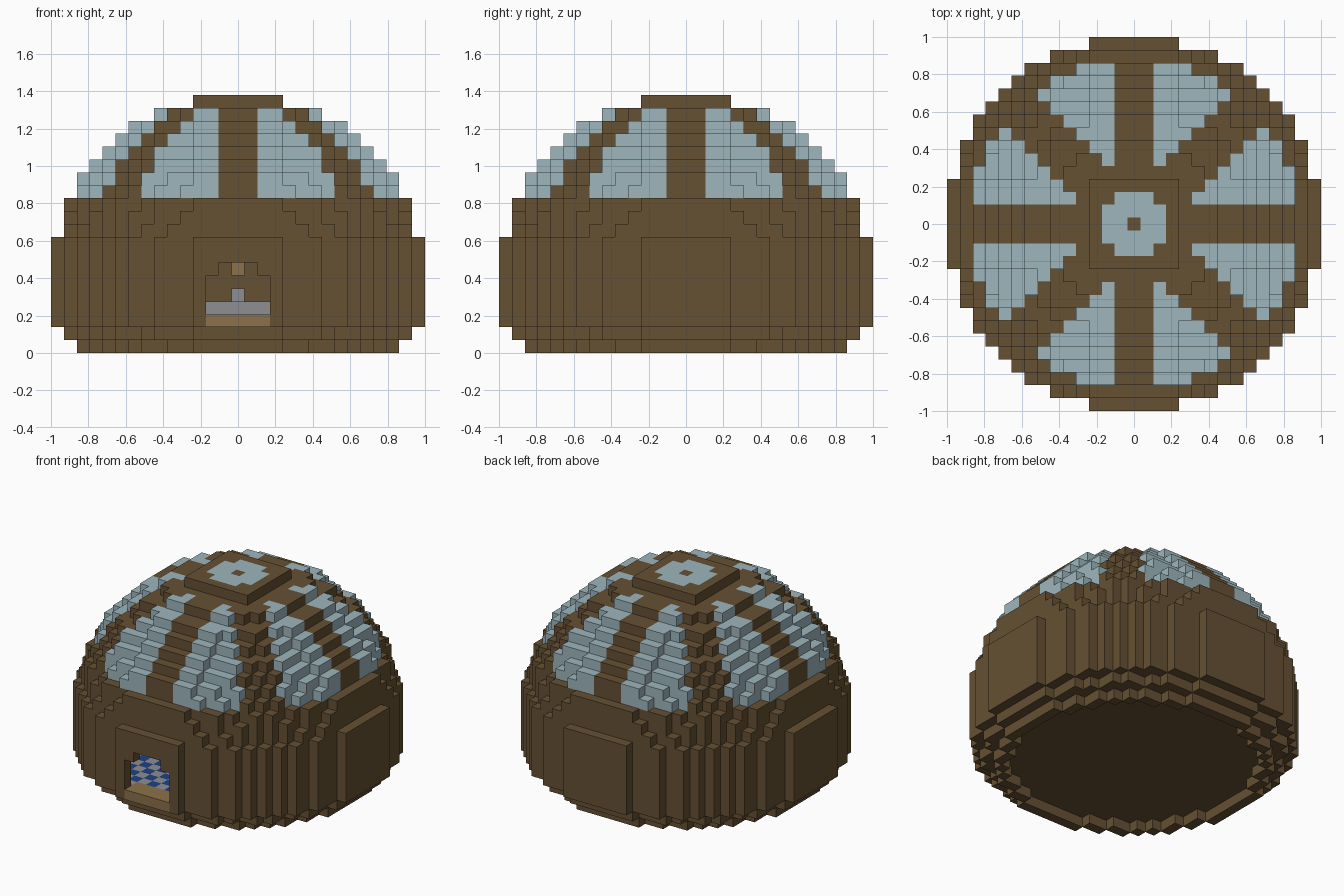
import bpy
import bmesh
from mathutils import Vector

if "Cube" in bpy.data.objects:
    bpy.data.objects.remove(bpy.data.objects["Cube"], do_unlink=True)

UNIT = 2 / 29      # edge of one block
CENTRE = 5         # block layer at the dome's equator
SPRING = 12        # first glazed layer
TOP = 19           # last layer
# disc radius for each layer away from the equator
RADII = [14] * 4 + [13] * 3 + [12] * 2 + [11, 10, 9, 8, 6, 3]
STEPS = [Vector(s) for s in ((1, 0, 0), (-1, 0, 0), (0, 1, 0),
                             (0, -1, 0), (0, 0, 1), (0, 0, -1))]


def material(name, rgb):
    mat = bpy.data.materials.new(name)
    mat.use_nodes = True
    mat.diffuse_color = (*rgb, 1)
    bsdf = mat.node_tree.nodes["Principled BSDF"]
    bsdf.inputs["Base Color"].default_value = (*rgb, 1)
    bsdf.inputs["Roughness"].default_value = 0.8
    return mat


dark_wood = material("dark wood", (0.133, 0.082, 0.033))
pale_glass = material("pale glass", (0.337, 0.468, 0.515))
light_wood = material("light wood", (0.262, 0.165, 0.07))
grey_stone = material("grey stone", (0.262, 0.275, 0.292))
deep_blue = material("deep blue", (0.0144, 0.054, 0.231))


def disc(a, b, radius):
    return a * a + b * b <= (radius + 0.5) ** 2


def in_ball(x, y, z):
    """Stepped ball: discs stacked along each of the three axes."""
    x, y, z = abs(x), abs(y), abs(z - CENTRE)
    if max(x, y, z) >= len(RADII):
        return False
    return (disc(x, y, RADII[z]) or disc(y, z, RADII[x]) or disc(x, z, RADII[y]))


def in_dome(x, y, z):
    if z < 0:
        return False
    if z < 2:      # the foot steps in twice
        return disc(x, y, 12 + z)
    return in_ball(x, y, z)


def in_door(x, y, z):
    return y < -12 and (abs(x) <= 2 and 2 <= z <= 5 or abs(x) <= 1 and z == 6)


def shell_part(x, y, z):
    """Choose the part that a block of the shell belongs to."""
    if z < 2:
        return "foot"
    if z < SPRING:
        return "wall"
    if z == TOP:
        return "skylight" if disc(x, y, 2) and (x or y) else "crown"
    x, y = abs(x), abs(y)
    if min(x, y) <= 1 or abs(x - y) <= 2:
        return "ribs"
    return "dome_glass"


# Sort every block into its part
span = range(-14, 15)
blocks = {}
for x in span:
    for y in span:
        for z in range(TOP + 1):
            if not in_dome(x, y, z):
                continue
            if z == 0 and disc(x, y, 11):      # hollow under the floor
                continue
            is_shell = z < 2 or any(
                not in_dome(x + int(s.x), y + int(s.y), z + int(s.z)) for s in STEPS)
            if in_door(x, y, z):
                if z == 2:
                    blocks[x, y, z] = "door_sill"
            elif is_shell:
                blocks[x, y, z] = shell_part(x, y, z)
            elif z == 2:
                blocks[x, y, z] = "blue_tiles" if (x + y) % 2 else "grey_tiles"

# Fountain and hanging lamp in the middle of the room
for x in range(-3, 4):
    for y in range(-3, 4):
        rim = max(abs(x), abs(y)) == 3
        blocks[x, y, 2] = "fountain_basin" if rim else "fountain_water"
        if rim:
            blocks[x, y, 3] = "fountain_basin"
for z in range(2, 5):
    blocks[0, 0, z] = "fountain_spout"
blocks[0, 0, 6] = "hanging_lamp"
for z in range(7, TOP):
    blocks[0, 0, z] = "lamp_chain"


def build(name, mat):
    """Mesh the exposed faces of one part, merging the flat areas."""
    bm = bmesh.new()
    for cell, part in blocks.items():
        if part != name:
            continue
        mid = Vector(cell) + Vector((0, 0, 0.5))
        for step in STEPS:
            if tuple(int(c) for c in Vector(cell) + step) in blocks:
                continue
            u = Vector((step.y, step.z, step.x)) / 2
            v = step.cross(u)
            c = mid + step / 2
            corners = (c - u - v, c + u - v, c + u + v, c - u + v)
            bm.faces.new([bm.verts.new(p * UNIT) for p in corners])
    bmesh.ops.remove_doubles(bm, verts=bm.verts, dist=UNIT / 100)
    bmesh.ops.dissolve_limit(bm, angle_limit=0.01, verts=bm.verts, edges=bm.edges)
    mesh = bpy.data.meshes.new(name)
    bm.to_mesh(mesh)
    bm.free()
    mesh.materials.append(mat)
    obj = bpy.data.objects.new(name, mesh)
    bpy.context.collection.objects.link(obj)


PARTS = {
    "foot": dark_wood, "wall": dark_wood, "ribs": dark_wood, "crown": dark_wood,
    "dome_glass": pale_glass, "skylight": pale_glass,
    "door_sill": light_wood, "hanging_lamp": light_wood, "lamp_chain": dark_wood,
    "grey_tiles": grey_stone, "blue_tiles": deep_blue,
    "fountain_basin": grey_stone, "fountain_spout": grey_stone,
    "fountain_water": deep_blue,
}
for part_name, part_material in PARTS.items():
    build(part_name, part_material)
